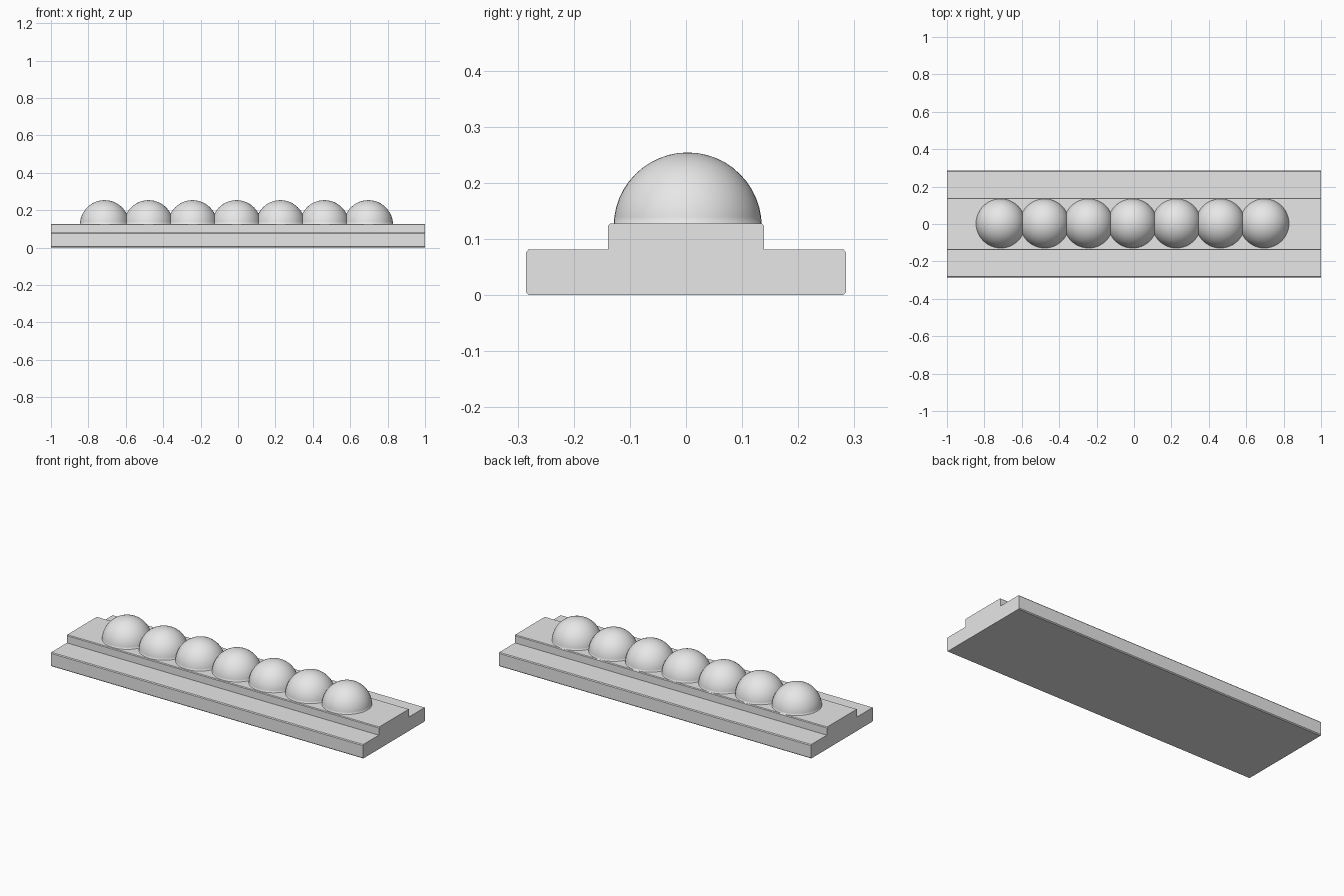
import bpy, bmesh
from math import cos, sin, pi

if "Cube" in bpy.data.objects:
    bpy.data.objects.remove(bpy.data.objects["Cube"])

grey = bpy.data.materials.new("light grey")
grey.use_nodes = True
GREY = (0.8, 0.8, 0.8, 1)
grey.diffuse_color = GREY
grey.node_tree.nodes["Principled BSDF"].inputs["Base Color"].default_value = GREY


def add_object(name, bm):
    bmesh.ops.recalc_face_normals(bm, faces=bm.faces)
    mesh = bpy.data.meshes.new(name)
    bm.to_mesh(mesh)
    bm.free()
    mesh.materials.append(grey)
    obj = bpy.data.objects.new(name, mesh)
    bpy.context.collection.objects.link(obj)
    return obj


# Stepped plinth: half profile (y, z), mirrored and extruded along x
half = [(0.285, 0.005), (0.285, 0.076), (0.281, 0.081), (0.139, 0.081),
        (0.139, 0.123), (0.135, 0.127)]
half.insert(0, (0.28, 0))
profile = half + [(-y, z) for y, z in reversed(half)]
bm = bmesh.new()
face = bm.faces.new([bm.verts.new((-1, y, z)) for y, z in profile])
ext = bmesh.ops.extrude_face_region(bm, geom=[face])
moved = [g for g in ext["geom"] if isinstance(g, bmesh.types.BMVert)]
bmesh.ops.translate(bm, verts=moved, vec=(2, 0, 0))
add_object("stepped_base", bm)

# Row of seven overlapping domes, each a half sphere sunk into the step
RADIUS, SPACING, FIRST_X = 0.132, 0.235, -0.713
for i in range(7):
    bm = bmesh.new()
    bmesh.ops.create_uvsphere(bm, u_segments=48, v_segments=24, radius=RADIUS)
    bmesh.ops.bisect_plane(bm, geom=bm.verts[:] + bm.edges[:] + bm.faces[:],
                           plane_co=(0, 0, 0), plane_no=(0, 0, 1),
                           clear_inner=True)
    dome = add_object(f"dome_{i + 1}", bm)
    dome.location = (FIRST_X + i * SPACING, 0.003, 0.122)
    dome.data.shade_smooth()
